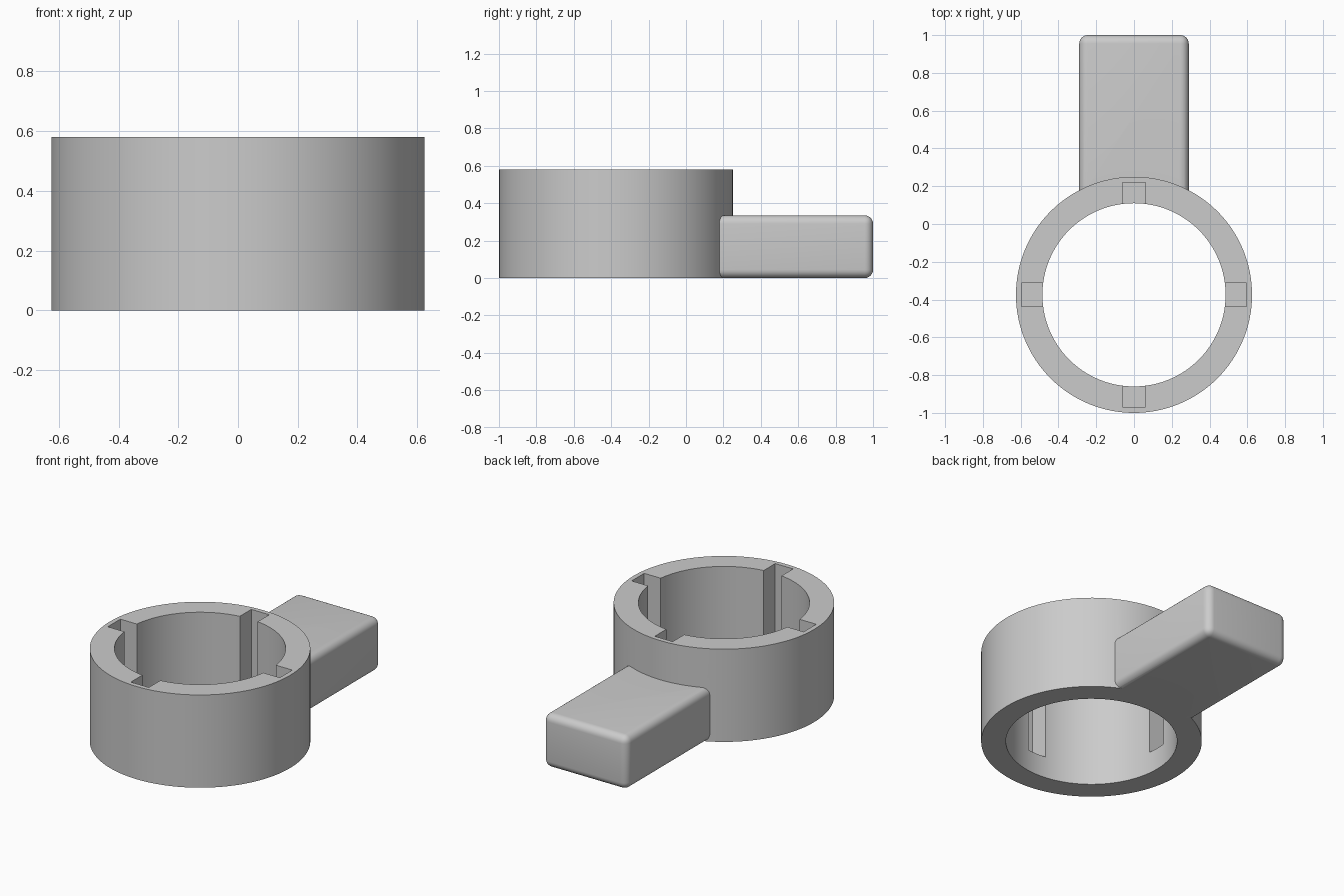
import bpy
import math
from mathutils import Vector

old = bpy.data.objects.get("Cube")
if old:
    bpy.data.objects.remove(old, do_unlink=True)

RING_Y = -0.375
HEIGHT = 0.58
OUTER_R = 0.625
INNER_R = 0.485
SLOT_R = 0.595
SLOT_FLOOR = 0.135

grey = bpy.data.materials.new("plain_grey")
grey.use_nodes = True
colour = (0.6, 0.6, 0.6, 1)
grey.diffuse_color = colour
grey.node_tree.nodes["Principled BSDF"].inputs["Base Color"].default_value = colour


def cylinder(name, radius, z0, z1):
    bpy.ops.mesh.primitive_cylinder_add(
        vertices=128, radius=radius, depth=z1 - z0,
        location=(0, RING_Y, (z0 + z1) / 2))
    obj = bpy.context.object
    obj.name = name
    obj.data.materials.append(grey)
    return obj


def box(name, low, high):
    low, high = Vector(low), Vector(high)
    bpy.ops.mesh.primitive_cube_add(size=1, location=(low + high) / 2)
    obj = bpy.context.object
    obj.name = name
    obj.scale = high - low
    bpy.ops.object.transform_apply(location=False, rotation=False, scale=True)
    obj.data.materials.append(grey)
    return obj


def combine(target, tool, operation):
    mod = target.modifiers.new(operation.lower(), 'BOOLEAN')
    mod.operation = operation
    mod.solver = 'EXACT'
    mod.object = tool
    bpy.context.view_layer.objects.active = target
    bpy.ops.object.modifier_apply(modifier=mod.name)
    bpy.data.objects.remove(tool, do_unlink=True)


# Collar body
collar = cylinder("slotted_collar_with_handle", OUTER_R, 0, HEIGHT)

# Rounded handle, running into the collar wall
handle = box("handle", (-0.29, -0.2, 0), (0.29, 1, 0.335))
bevel = handle.modifiers.new("rounding", 'BEVEL')
bevel.width = 0.045
bevel.segments = 6
bpy.ops.object.modifier_apply(modifier=bevel.name)
combine(collar, handle, 'UNION')

# Through bore
combine(collar, cylinder("bore_cutter", INNER_R, -0.1, HEIGHT + 0.1), 'DIFFERENCE')

# Four blind key slots, as two crossing bars open at the top
for name, half_x, half_y in (("side_slots", SLOT_R, 0.062),
                             ("front_back_slots", 0.062, SLOT_R)):
    bar = box(name, (-half_x, RING_Y - half_y, SLOT_FLOOR),
              (half_x, RING_Y + half_y, HEIGHT + 0.1))
    combine(collar, bar, 'DIFFERENCE')

# Smooth curved walls with crisp rims
bpy.ops.object.select_all(action='DESELECT')
collar.select_set(True)
bpy.context.view_layer.objects.active = collar
bpy.ops.object.shade_smooth_by_angle(angle=math.radians(30))
